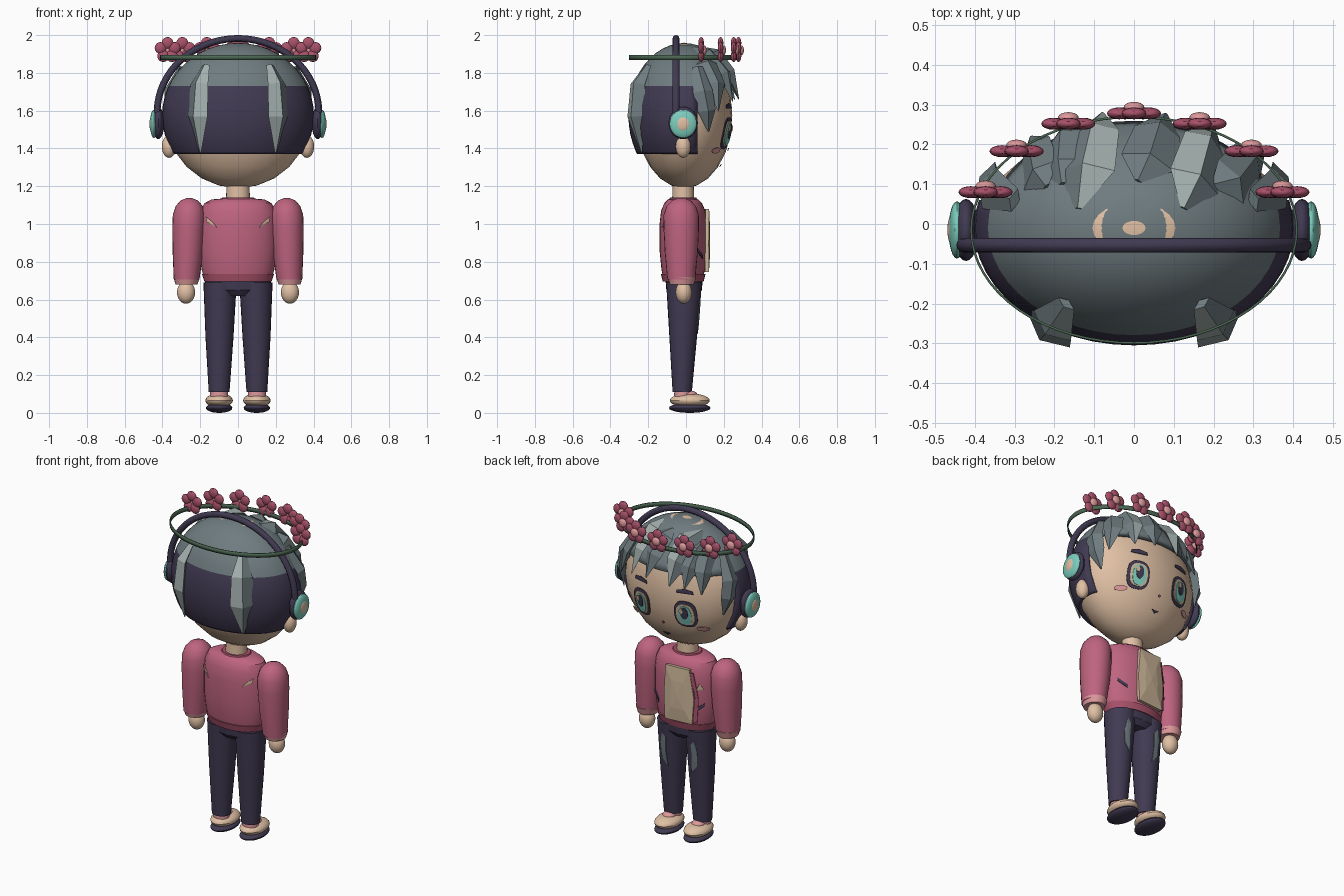
import bpy, bmesh
from math import sin, cos, pi, sqrt
from mathutils import Vector, Matrix

cube = bpy.data.objects.get("Cube")
if cube:
    bpy.data.objects.remove(cube)


def material(name, code):
    rgb = [int(code[i:i + 2], 16) / 255 for i in (0, 2, 4)]
    col = [c / 12.92 if c < 0.04 else ((c + 0.055) / 1.055) ** 2.4 for c in rgb] + [1]
    m = bpy.data.materials.new(name)
    m.use_nodes = True
    m.diffuse_color = col
    m.node_tree.nodes["Principled BSDF"].inputs["Base Color"].default_value = col
    return m


SKIN = material("skin", "E0C0A4")
CREAM = material("cream", "CDB799")
HAIR = material("grey hair", "6F7C80")
STREAK = material("light hair streak", "A3B0AE")
NAVY = material("dark navy", "413A52")
PINK = material("jacket pink", "BE6480")
DEEP = material("deep pink", "A9526B")
PALE = material("pale pink", "DE9A9C")
TEAL = material("teal", "7CCDBD")
GREEN = material("dark green", "4B6652")


def finish(name, bm, mats, smooth=True, thick=0):
    bmesh.ops.recalc_face_normals(bm, faces=bm.faces)
    me = bpy.data.meshes.new(name)
    bm.to_mesh(me)
    bm.free()
    ob = bpy.data.objects.new(name, me)
    bpy.context.collection.objects.link(ob)
    for m in mats:
        me.materials.append(m)
    if thick:
        mod = ob.modifiers.new("thickness", "SOLIDIFY")
        mod.thickness = thick
        mod.offset = -1
    if smooth:
        bpy.ops.object.select_all(action="DESELECT")
        ob.select_set(True)
        bpy.context.view_layer.objects.active = ob
        bpy.ops.object.shade_smooth_by_angle()
    return ob


def add_ball(bm, c, r, seg=24):
    mat = Matrix.Translation(c) @ Matrix.Diagonal((*r, 1))
    bmesh.ops.create_uvsphere(bm, u_segments=seg, v_segments=seg // 2, radius=1, matrix=mat)


def ball(name, c, r, m):
    bm = bmesh.new()
    add_ball(bm, c, r)
    return finish(name, bm, [m])


def loft(name, rings, m, n=24):
    """Stack elliptical rings given as x, y, z, rx, ry."""
    bm = bmesh.new()
    loops = [[bm.verts.new((x + rx * cos(2 * pi * i / n), y + ry * sin(2 * pi * i / n), z))
              for i in range(n)] for x, y, z, rx, ry in rings]
    for a, b in zip(loops, loops[1:]):
        for i in range(n):
            bm.faces.new((a[i], a[(i + 1) % n], b[(i + 1) % n], b[i]))
    bm.faces.new(loops[0])
    bm.faces.new(loops[-1])
    return finish(name, bm, [m])


def decal(name, outline, surf, m, lift=0.006, thick=0.004):
    """Thin plate whose outline (x, z) is draped over a surface y = surf(x, z)."""
    bm = bmesh.new()
    cx, cz = (sum(p[k] for p in outline) / len(outline) for k in (0, 1))

    def vert(x, z):
        y, s = surf(x, z)
        return bm.verts.new((x, y + s * lift, z))
    mid = vert(cx, cz)
    loops = [[vert(cx + (x - cx) * f, cz + (z - cz) * f) for x, z in outline] for f in (0.5, 1)]
    for i in range(len(outline)):
        j = (i + 1) % len(outline)
        bm.faces.new((mid, loops[0][i], loops[0][j]))
        bm.faces.new((loops[0][i], loops[1][i], loops[1][j], loops[0][j]))
    return finish(name, bm, [m], False, thick)


def oval(cx, cz, rx, rz, power=1.0, n=20):
    def bend(v):
        return abs(v) ** power * (1 if v > 0 else -1)
    return [(cx + rx * bend(cos(2 * pi * i / n)), cz + rz * bend(sin(2 * pi * i / n))) for i in range(n)]


# Head and hair shell
HC, HR, SR = Vector((0, -0.01, 1.575)), (0.385, 0.255, 0.385), (0.402, 0.295, 0.383)


def on_ellipsoid(r, x, z):
    return HC.y + r[1] * sqrt(max(0, 1 - (x / r[0]) ** 2 - ((z - HC.z) / r[2]) ** 2))


def face(x, z):
    return on_ellipsoid(HR, x, z), 1


ball("head", HC, HR, SKIN)
bm = bmesh.new()
add_ball(bm, HC, SR, 48)
for co, no in (((0, 0, 1.37), (0, 0, -1)), ((0, 0, 1.73), (0, 0, 1)), ((0, 0.06, 0), (0, 1, 0))):
    bmesh.ops.bisect_plane(bm, geom=bm.verts[:] + bm.edges[:] + bm.faces[:], plane_co=co,
                           plane_no=no, clear_outer=no[2] < 0)
low = [f for f in bm.faces if f.calc_center_median().z < 1.73]
for f in low:
    f.material_index = 1
bmesh.ops.delete(bm, geom=[f for f in low if f.calc_center_median().y > 0.06], context="FACES")
finish("hair_cap", bm, [HAIR, NAVY], True, 0.03)


def lock(name, pts, widths, streak=0):
    """Faceted pointed lock with a raised ridge; streak picks the side with the light colour."""
    bm = bmesh.new()
    pts = [Vector(p) for p in pts]
    rows = []
    for i, (p, w) in enumerate(zip(pts, widths)):
        along = (pts[min(i + 1, len(pts) - 1)] - pts[max(i - 1, 0)]).normalized()
        out = p - HC
        out = (out - along * out.dot(along)).normalized()
        side = along.cross(out)
        side *= 1 if side.x > 0 else -1
        rows.append([bm.verts.new(q) for q in
                     (p - side * w, p + out * w * 0.5, p + side * w, p - out * w * 0.5)])
    for a, b in zip(rows, rows[1:]):
        for i in range(4):
            f = bm.faces.new((a[i], a[(i + 1) % 4], b[(i + 1) % 4], b[i]))
            f.material_index = int((streak < 0 and i == 0) or (streak > 0 and i == 1))
    bm.faces.new(rows[0])
    bm.faces.new(rows[-1])
    finish(name, bm, [HAIR, STREAK], False)


for s, tag in ((1, "left"), (-1, "right")):
    lock(tag + "_back_lock", [(s * 0.17, -0.2, 1.84), (s * 0.205, -0.255, 1.74),
         (s * 0.215, -0.265, 1.57), (s * 0.2, -0.235, 1.38)], (0.025, 0.06, 0.07, 0.006), -s)
    lock(tag + "_side_lock", [(s * 0.3, 0.06, 1.83), (s * 0.365, 0.09, 1.7),
         (s * 0.365, 0.11, 1.6), (s * 0.34, 0.12, 1.49)], (0.03, 0.055, 0.05, 0.004))

# Fringe swept towards one side: root x, root z, tip x, tip z, width, streak side
for i, (x0, z0, x1, z1, w, st) in enumerate([
        (0.125, 1.935, 0.2, 1.65, 0.07, -1), (-0.14, 1.93, -0.08, 1.66, 0.075, 1),
        (0.2, 1.88, 0.325, 1.6, 0.065, 0), (-0.22, 1.87, -0.26, 1.63, 0.06, 0),
        (0.01, 1.93, 0.08, 1.67, 0.07, 0), (-0.18, 1.89, -0.17, 1.66, 0.06, 0)]):
    path = []
    for t in (0, 0.35, 0.7, 1):
        x, z = x0 + (x1 - x0) * t, z0 + (z1 - z0) * t * t
        path.append((x, on_ellipsoid(SR, x, z) + 0.008, z))
    lock("fringe_lock_%d" % (i + 1), path, (0.01, w, w * 0.85, 0.004), st)

# Face
for s, tag in ((1, "left"), (-1, "right")):
    x = s * 0.15
    decal(tag + "_eye_outline", oval(x, 1.48, 0.066, 0.085, 0.75), face, NAVY, 0.006)
    decal(tag + "_eye_white", oval(x, 1.478, 0.052, 0.068, 0.75), face, CREAM, 0.010)
    decal(tag + "_iris", oval(x, 1.475, 0.038, 0.06, 0.85), face, TEAL, 0.014)
    decal(tag + "_pupil", oval(x, 1.49, 0.022, 0.038), face, NAVY, 0.018)
    decal(tag + "_eye_glint", oval(x + 0.016, 1.505, 0.011, 0.016), face, CREAM, 0.021)
    decal(tag + "_brow", [(x - 0.05, 1.612), (x + 0.05, 1.612), (x + 0.045, 1.63), (x, 1.64),
                          (x - 0.045, 1.63)], face, NAVY, 0.008)
    decal(tag + "_blush", oval(s * 0.23, 1.39, 0.032, 0.015), face, PALE)
    ball(tag + "_ear", (s * 0.365, -0.015, 1.41), (0.038, 0.04, 0.06), SKIN)
decal("nose", oval(0, 1.395, 0.008, 0.007), face, DEEP)
decal("mouth", [(-0.025, 1.318), (0.025, 1.318), (0, 1.303)], face, NAVY)

# Headphones
curve = bpy.data.curves.new("headband", "CURVE")
curve.dimensions = "3D"
curve.bevel_depth = 0.018
curve.use_fill_caps = True
spline = curve.splines.new("POLY")
spline.points.add(40)
for i, p in enumerate(spline.points):
    a = pi * i / 40
    p.co = (0.428 * cos(a), -0.053, 1.59 + 0.392 * sin(a), 1)
band = bpy.data.objects.new("headband", curve)
bpy.context.collection.objects.link(band)
curve.materials.append(NAVY)
bpy.ops.object.select_all(action="DESELECT")
band.select_set(True)
bpy.context.view_layer.objects.active = band
bpy.ops.object.convert(target="MESH")
bpy.ops.object.shade_smooth_by_angle()
for s, tag in ((1, "left"), (-1, "right")):
    ball(tag + "_ear_cushion", (s * 0.422, -0.015, 1.535), (0.032, 0.078, 0.086), NAVY)
    ball(tag + "_ear_cup", (s * 0.445, -0.015, 1.53), (0.021, 0.072, 0.075), TEAL)
    ball(tag + "_ear_cup_centre", (s * 0.458, -0.015, 1.53), (0.011, 0.037, 0.04), SKIN)

# Flower crown
bm = bmesh.new()
bmesh.ops.create_cone(bm, cap_ends=False, segments=64, radius1=1, radius2=1, depth=0.026,
                      matrix=Matrix.Translation((0, -0.015, 1.882)) @ Matrix.Diagonal((0.412, 0.287, 1, 1)))
finish("crown_ring", bm, [GREEN], True, 0.006)
spots = [(0, 0.278)] + [(s * x, y) for s in (1, -1) for x, y in ((0.165, 0.252), (0.295, 0.183), (0.373, 0.08))]
for i, (x, y) in enumerate(spots):
    bm = bmesh.new()
    for k in range(5):
        a = pi / 2 + 2 * pi * k / 5
        add_ball(bm, (x + 0.039 * cos(a), y, 1.92 + 0.039 * sin(a)), (0.031, 0.015, 0.031), 16)
    finish("flower_petals_%d" % (i + 1), bm, [DEEP])
    ball("flower_centre_%d" % (i + 1), (x, y + 0.015, 1.92), (0.026, 0.014, 0.026), PALE)

# Body and jacket
TY = -0.015
loft("neck", [(0, -0.015, 1.08, 0.065, 0.06), (0, -0.015, 1.23, 0.06, 0.055)], SKIN)
loft("jacket", [(0, TY, z, rx, ry) for z, rx, ry in (
    (0.71, 0.178, 0.105), (0.76, 0.193, 0.115), (0.86, 0.205, 0.125), (1.0, 0.205, 0.125),
    (1.07, 0.197, 0.117), (1.11, 0.178, 0.1), (1.13, 0.14, 0.08), (1.135, 0.08, 0.065))], PINK, 32)
loft("jacket_hem", [(0, TY, 0.695, 0.178, 0.108), (0, TY, 0.735, 0.191, 0.118)], DEEP, 32)
loft("collar", [(0, TY, 1.115, 0.1, 0.083), (0, TY, 1.14, 0.085, 0.07)], DEEP)
loft("hips", [(0, -0.01, 0.62, 0.1, 0.07), (0, -0.01, 0.65, 0.172, 0.094), (0, -0.01, 0.72, 0.178, 0.1)], NAVY)


def chest(x, z):
    return TY + 0.122 * sqrt(max(0, 1 - (x / 0.207) ** 2)), 1


def upper_back(x, z):
    return TY - 0.125 * sqrt(max(0, 1 - (x / 0.207) ** 2)), -1


decal("shirt_front", [(-0.115, 0.745), (0.06, 0.745), (0.068, 0.9), (0.055, 1.08), (-0.1, 1.08), (-0.125, 0.9)],
      chest, CREAM, 0.02, 0.02)
decal("lapel_trim", [(-0.14, 0.76), (-0.118, 0.75), (-0.126, 0.9), (-0.102, 1.06), (-0.12, 1.06), (-0.147, 0.9)],
      chest, DEEP, 0.016, 0.008)
decal("chest_patch", [(-0.17, 0.96), (-0.13, 0.95), (-0.148, 0.995)], chest, CREAM, 0.01)
for s, tag in ((1, "left"), (-1, "right")):
    decal(tag + "_pocket_slash", [(s * 0.172, 0.875), (s * 0.172, 0.855), (s * 0.125, 0.815), (s * 0.125, 0.835)],
          chest, NAVY, 0.008)
    decal(tag + "_back_slash", [(s * 0.172, 1.04), (s * 0.165, 1.01), (s * 0.115, 0.982), (s * 0.13, 1.005)],
          upper_back, SKIN, 0.008)

# Limbs
for s, tag in ((1, "left"), (-1, "right")):
    loft(tag + "_sleeve", [(s * x, -0.025, z, r, r * 1.08) for x, z, r in (
        (0.258, 1.137, 0.015), (0.258, 1.125, 0.045), (0.258, 1.095, 0.072), (0.259, 1.05, 0.086),
        (0.261, 0.98, 0.087), (0.265, 0.85, 0.081), (0.272, 0.705, 0.068))], PINK)
    loft(tag + "_cuff", [(s * 0.273, -0.022, 0.68, 0.058, 0.064), (s * 0.272, -0.022, 0.72, 0.07, 0.076)], PALE)
    ball(tag + "_hand", (s * 0.275, -0.012, 0.638), (0.048, 0.043, 0.06), SKIN)
    loft(tag + "_leg", [(s * 0.1, -0.02, 0.11, 0.055, 0.051), (s * 0.098, -0.015, 0.4, 0.074, 0.073),
                        (s * 0.095, -0.01, 0.69, 0.088, 0.095)], NAVY)

    def thigh(x, z, cx=s * 0.097):
        k = (z - 0.11) / 0.58
        return -0.016 + (0.05 + 0.043 * k) * sqrt(max(0, 1 - ((x - cx) / (0.055 + 0.033 * k)) ** 2)), 1
    decal(tag + "_thigh_patch", [(s * 0.08, 0.42), (s * 0.12, 0.47), (s * 0.125, 0.56), (s * 0.11, 0.63),
                                 (s * 0.085, 0.6), (s * 0.09, 0.52)], thigh, HAIR, 0.008)
    loft(tag + "_sock", [(s * 0.1, -0.018, 0.06, 0.048, 0.045), (s * 0.1, -0.018, 0.118, 0.047, 0.044)], PALE)
    ball(tag + "_shoe", (s * 0.1, 0.02, 0.066), (0.073, 0.106, 0.037), SKIN)
    ball(tag + "_shoe_tongue", (s * 0.1, 0.02, 0.098), (0.038, 0.04, 0.02), PALE)
    ball(tag + "_sole", (s * 0.1, 0.02, 0.026), (0.07, 0.11, 0.026), NAVY)
